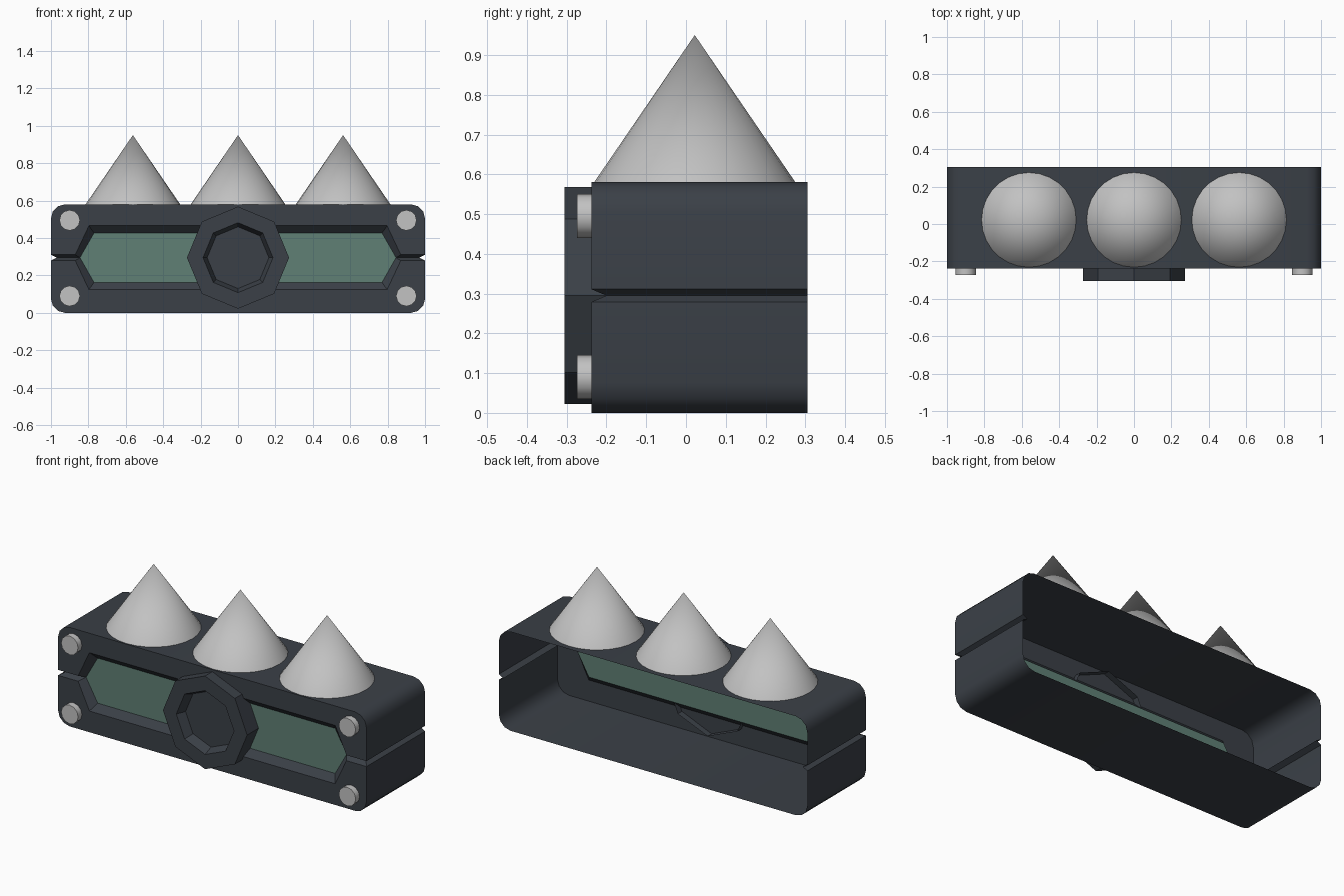
import bpy, bmesh, math

if "Cube" in bpy.data.objects:
    bpy.data.objects.remove(bpy.data.objects["Cube"])

FRONT, BACK, RECESS = -0.238, 0.305, -0.20
MID = 0.295            # height of the groove and window centre line


def material(name, rgb):
    m = bpy.data.materials.new(name)
    m.diffuse_color = (*rgb, 1)
    m.use_nodes = True
    m.node_tree.nodes["Principled BSDF"].inputs["Base Color"].default_value = m.diffuse_color
    return m


SLATE = material("dark slate", (0.043, 0.051, 0.063))
GREEN = material("muted green", (0.115, 0.215, 0.178))
STEEL = material("light grey", (0.54, 0.54, 0.54))


def finish(bm, name, mat, angle=35):
    bmesh.ops.remove_doubles(bm, verts=bm.verts, dist=1e-5)
    bmesh.ops.recalc_face_normals(bm, faces=bm.faces)
    me = bpy.data.meshes.new(name)
    bm.to_mesh(me)
    bm.free()
    me.materials.append(mat)
    me.shade_smooth()
    me.set_sharp_from_angle(angle=math.radians(angle))
    ob = bpy.data.objects.new(name, me)
    bpy.context.collection.objects.link(ob)
    return ob


def strip(bm, a, b):
    """Join two equally long rows of points with quads."""
    va, vb = [bm.verts.new(p) for p in a], [bm.verts.new(p) for p in b]
    for i in range(len(a) - 1):
        bm.faces.new((va[i], va[i + 1], vb[i + 1], vb[i]))


def at(pts, y):
    return [(x, y, z) for x, z in pts]


# Body: hollow shell, open at the back, in two halves split by a V groove
bm = bmesh.new()
for s, edge in ((1, 0.58), (-1, 0.0)):
    r = 0.075
    arc = [(1 - r + r * math.cos(i * math.pi / 6),
            edge - s * r + s * r * math.sin(i * math.pi / 6)) for i in range(4)]
    outer = [(1, MID + s * 0.016)] + arc
    outer += [(-x, z) for x, z in reversed(outer)]
    rim = [(-0.87, 0.016), (-0.797, 0.171), (0.797, 0.171), (0.87, 0.016)]
    rim = [(x, MID + s * z) for x, z in rim]
    # front plate and outside walls
    bm.faces.new([bm.verts.new(p) for p in at(outer + rim, FRONT)])
    strip(bm, at(outer, FRONT), at(outer, BACK))
    # sloped window frame and front groove
    low = [(-0.97, 0), (-0.845, 0), (-0.77, 0.132),
           (0.77, 0.132), (0.845, 0), (0.97, 0)]
    low = [(x, MID + s * z) for x, z in low]
    strip(bm, at([outer[-1]] + rim + [outer[0]], FRONT), at(low, RECESS))
    # side grooves
    for e in (-1, 1):
        z = MID + s * 0.016
        strip(bm, [(e, FRONT, z), (e, BACK, z)],
              [(e * 0.97, RECESS, MID), (e * 0.97, BACK, MID)])
finish(bm, "body_shell", SLATE)

# Window panel
bm = bmesh.new()
hexagon = [(-0.845, 0), (-0.77, 0.132), (0.77, 0.132),
           (0.845, 0), (0.77, -0.132), (-0.77, -0.132)]
bm.faces.new([bm.verts.new((x, RECESS, MID + z)) for x, z in reversed(hexagon)])
finish(bm, "window_panel", GREEN)


def lathe(name, mat, profile, n, x, z, cap, angle=35):
    """Turn (radius, y) points around an axis along y; optionally cap the end."""
    bm = bmesh.new()
    ring = lambda r, y: [(x + r * math.cos(i * math.tau / n), y,
                          z + r * math.sin(i * math.tau / n)) for i in range(n + 1)]
    for p, q in zip(profile, profile[1:]):
        strip(bm, ring(*p), ring(*q))
    if cap:
        bm.faces.new([bm.verts.new(p) for p in ring(*profile[-1])[:-1]])
    return finish(bm, name, mat, angle)


# Octagonal centre ring with a recessed floor
lathe("centre_ring", SLATE,
      [(0.273, RECESS), (0.273, -0.305), (0.187, -0.305), (0.165, -0.25)],
      8, 0, MID, True, 20)

# Corner bolts
for x in (-0.9, 0.9):
    for z in (0.09, 0.495):
        lathe("corner_bolt", STEEL, [(0.055, FRONT), (0.055, -0.274)],
              12, x, z, True)

# Cone spikes on the roof
for x in (-0.562, 0, 0.562):
    bm = bmesh.new()
    bmesh.ops.create_cone(bm, cap_ends=False, segments=28,
                          radius1=0.253, radius2=0, depth=0.37)
    bmesh.ops.translate(bm, verts=bm.verts, vec=(x, 0.022, 0.58 + 0.185))
    finish(bm, "roof_spike", STEEL)
